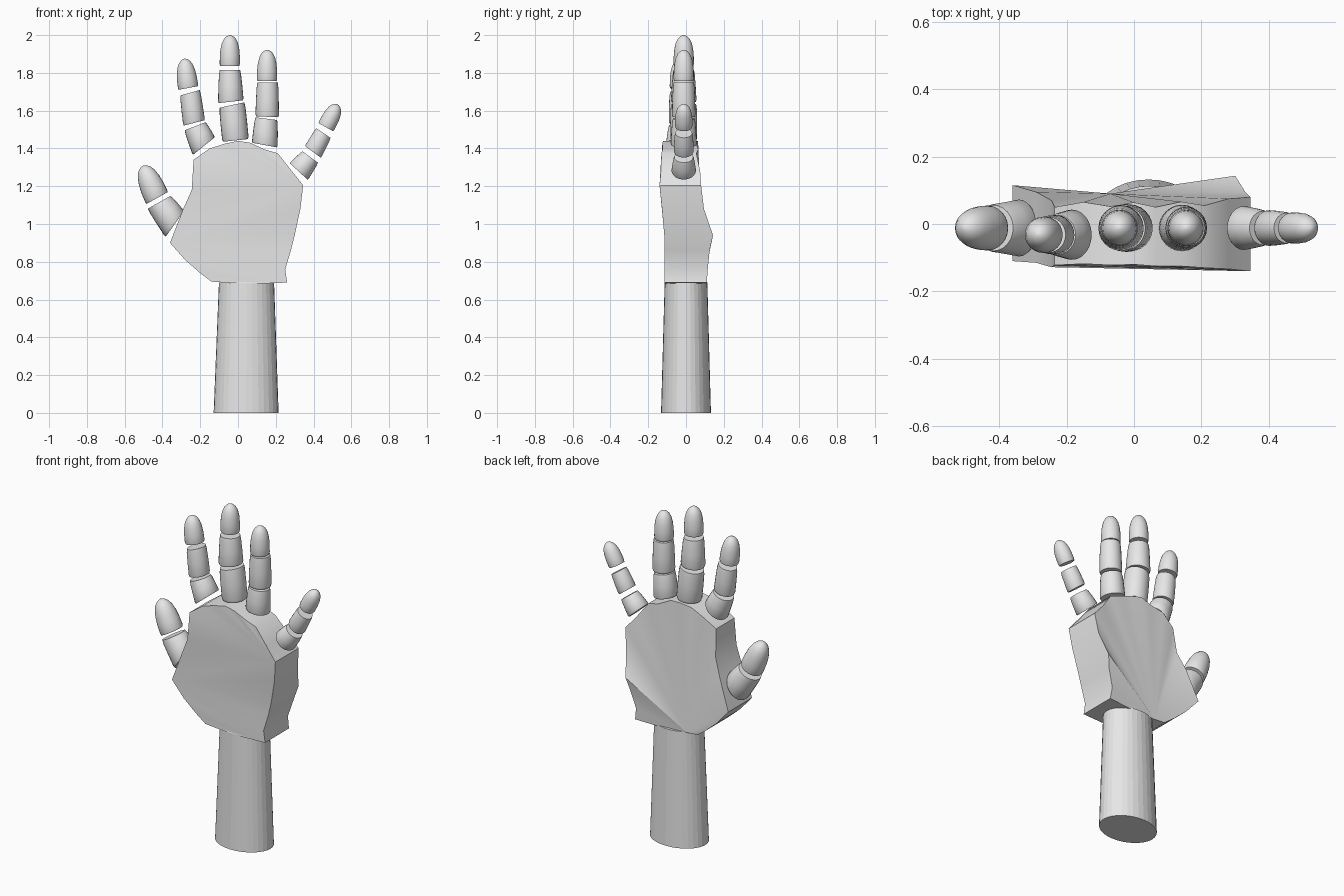
import bpy, bmesh, math
from mathutils import Vector

if "Cube" in bpy.data.objects:
    bpy.data.objects.remove(bpy.data.objects["Cube"])

grey = bpy.data.materials.new("plain_grey")
grey.diffuse_color = (0.8, 0.8, 0.8, 1)
grey.use_nodes = True
grey.node_tree.nodes["Principled BSDF"].inputs["Base Color"].default_value = grey.diffuse_color


def finish(bm, name, angle):
    bmesh.ops.recalc_face_normals(bm, faces=bm.faces[:])
    me = bpy.data.meshes.new(name)
    bm.to_mesh(me)
    bm.free()
    me.materials.append(grey)
    ob = bpy.data.objects.new(name, me)
    bpy.context.collection.objects.link(ob)
    bpy.ops.object.select_all(action='DESELECT')
    ob.select_set(True)
    bpy.context.view_layer.objects.active = ob
    bpy.ops.object.shade_smooth_by_angle(angle=math.radians(angle))
    return ob


def loft(name, rings, sides, angle):
    """Closed loft; each ring is (centre, half-width vector, depth radius)."""
    bm = bmesh.new()
    loops = []
    for c, half, depth in rings:
        loops.append([bm.verts.new(c + half * math.cos(a) + Vector((0, depth * math.sin(a), 0)))
                      for a in (2 * math.pi * i / sides for i in range(sides))])
    for lo, hi in zip(loops, loops[1:]):
        for i in range(sides):
            j = (i + 1) % sides
            bm.faces.new((lo[i], lo[j], hi[j], hi[i]))
    bm.faces.new(loops[0])
    bm.faces.new(loops[-1])
    return finish(bm, name, angle)


# Section along a knuckle (position, scale) and along a domed fingertip
KNUCKLE = [(0, .94), (.07, 1), (.5, 1.01), (.85, 1), (1, .95)]
TIP = [(0, .95), (.06, 1), (.3, 1), (.55, .94), (.75, .8), (.88, .6), (.96, .35), (1, .08)]


def segment(name, base, top, y, profile):
    """Finger segment between two slanted end edges (x1, z1, x2, z2)."""
    def edge(e):
        a, b = Vector((e[0], y, e[1])), Vector((e[2], y, e[3]))
        return (a + b) / 2, (b - a) / 2
    (c0, h0), (c1, h1) = edge(base), edge(top)
    rings = []
    for t, s in profile:
        h = h0.lerp(h1, t) * s
        rings.append((c0.lerp(c1, t), h, h.length))
    loft(name, rings, 24, 40)


# Fingers: depth, then (base edge, top edge) per segment from palm to tip
FINGERS = {
    "thumb": (-.012, [((-.385, .93, -.285, 1.07), (-.48, 1.08, -.355, 1.15)),
                      ((-.487, 1.105, -.37, 1.17), (-.56, 1.28, -.45, 1.335))]),
    "index_finger": (-.032, [((-.24, 1.365, -.122, 1.46), (-.285, 1.495, -.17, 1.54)),
                             ((-.29, 1.52, -.175, 1.55), (-.307, 1.68, -.20, 1.71)),
                             ((-.317, 1.71, -.21, 1.73), (-.335, 1.865, -.235, 1.885))]),
    "middle_finger": (-.012, [((-.083, 1.435, .057, 1.45), (-.1, 1.615, .037, 1.645)),
                              ((-.106, 1.64, .03, 1.655), (-.1, 1.815, .014, 1.815)),
                              ((-.097, 1.836, .01, 1.836), (-.095, 2.0, .01, 2.0))]),
    "ring_finger": (-.012, [((.073, 1.43, .21, 1.405), (.09, 1.565, .21, 1.55)),
                            ((.092, 1.57, .217, 1.565), (.1, 1.75, .213, 1.75)),
                            ((.1, 1.757, .207, 1.757), (.103, 1.922, .207, 1.922))]),
    "little_finger": (-.012, [((.273, 1.323, .37, 1.233), (.34, 1.386, .425, 1.323)),
                              ((.354, 1.413, .44, 1.35), (.413, 1.508, .492, 1.455)),
                              ((.425, 1.535, .505, 1.49), (.487, 1.655, .57, 1.61))]),
}
for finger, (y, parts) in FINGERS.items():
    for n, (base, top) in enumerate(parts):
        last = n == len(parts) - 1
        segment(finger + ("_tip" if last else f"_segment_{n + 1}"), base, top, y,
                TIP if last else KNUCKLE)

# Forearm: tapered oval column
loft("forearm", [(Vector((.043, 0, 0)), Vector((.172, 0, 0)), .132),
                 (Vector((.045, 0, .69)), Vector((.146, 0, 0)), .113)], 32, 5)

# Palm rim: x, z, front y, back y
RIM = [(-.07, .69, -.113, .09), (-.14, .695, -.11, .09), (-.2, .74, -.11, .1),
       (-.28, .81, -.112, .108), (-.36, .9, -.11, .115), (-.29, 1.08, -.115, .095),
       (-.245, 1.18, -.128, .07), (-.235, 1.34, -.122, .05), (-.15, 1.4, -.118, .065),
       (-.07, 1.425, -.122, .052), (0, 1.44, -.12, .064), (.065, 1.43, -.125, .05),
       (.14, 1.395, -.125, .066), (.21, 1.375, -.13, .055), (.28, 1.28, -.133, .075),
       (.345, 1.205, -.14, .08), (.33, 1.08, -.127, .095), (.3, .94, -.115, .143),
       (.28, .86, -.113, .125), (.25, .76, -.115, .115), (.26, .69, -.115, .11),
       (.09, .683, -.113, .1)]
bm = bmesh.new()
front = [bm.verts.new((x, yf, z)) for x, z, yf, yb in RIM]
back = [bm.verts.new((x, yb, z)) for x, z, yf, yb in RIM]
N = len(RIM)
THUMB, OUTER, HEEL = 4, 15, 20
for i in range(N):                          # side wall
    j = (i + 1) % N
    bm.faces.new((front[i], front[j], back[j], back[i]))
for i in range(1, N - 1):                   # back fan from the wrist
    bm.faces.new((back[0], back[i], back[i + 1]))
for i in range(THUMB, OUTER - 1):           # front fan from the outer knuckle
    bm.faces.new((front[OUTER], front[i], front[i + 1]))
for i in range(OUTER, HEEL):                # front fan from the thumb corner
    bm.faces.new((front[THUMB], front[i], front[i + 1]))
heel = [21, 0, 1, 2, 3, 4]
for i, j in zip(heel, heel[1:]):            # front fan from the heel corner
    bm.faces.new((front[HEEL], front[i], front[j]))
finish(bm, "palm", 40)
